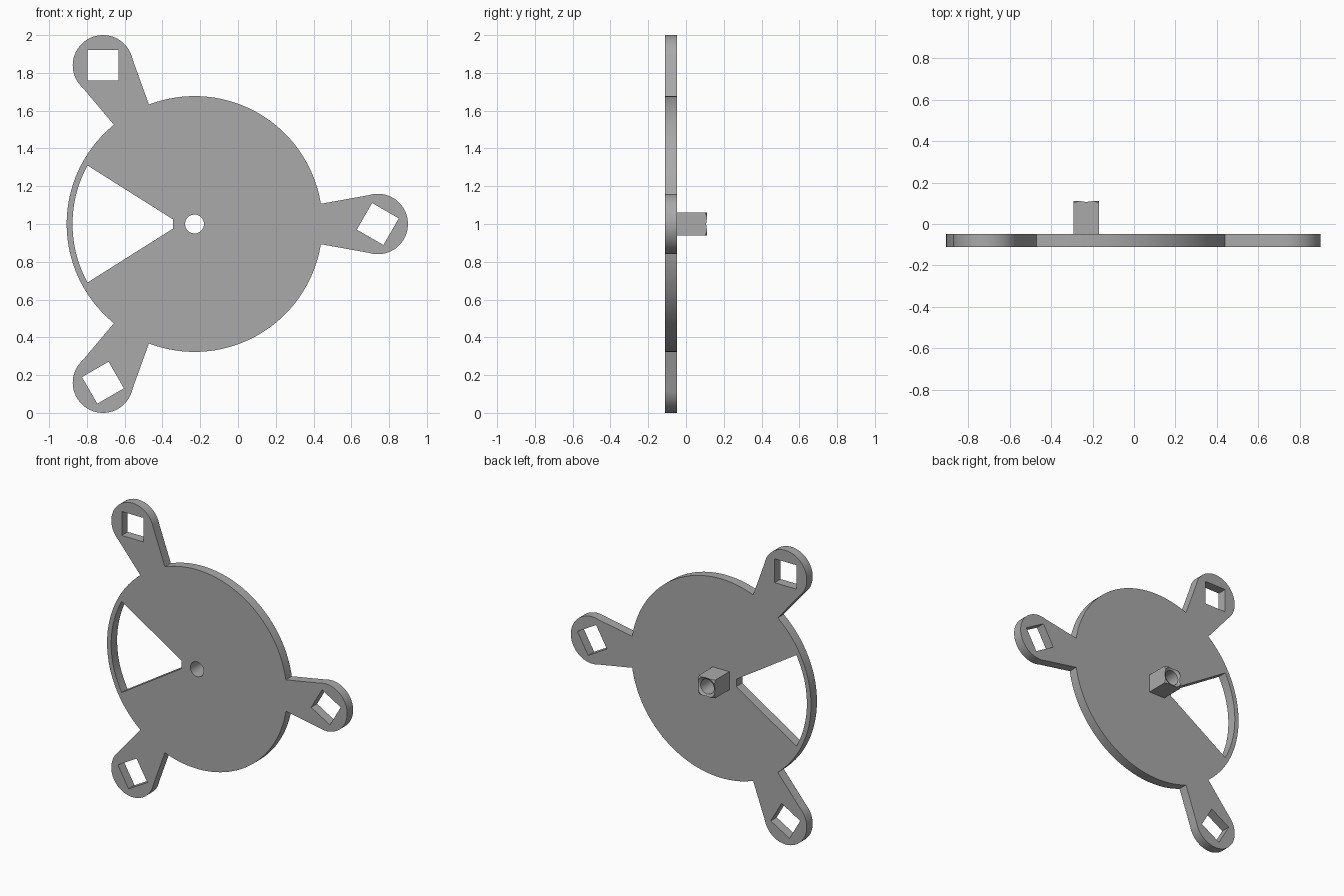
import bpy, bmesh, math
from mathutils import Vector, Matrix

if "Cube" in bpy.data.objects:
    bpy.data.objects.remove(bpy.data.objects["Cube"])

HUB = Vector((-0.23, -0.08, 1.0))   # centre of the plate
DISC_R, RIM_R, BORE_R = 0.677, 0.646, 0.05
TIP_D, TIP_R = 0.97, 0.16           # arm tip distance and radius
HALF_T = 0.032                      # half the plate thickness

grey = bpy.data.materials.new("grey")
grey.use_nodes = True
grey.diffuse_color = (0.4, 0.4, 0.4, 1)
grey.node_tree.nodes["Principled BSDF"].inputs["Base Color"].default_value = (0.4, 0.4, 0.4, 1)


def arc(radius, start, end, steps, centre=(0, 0)):
    """Points along an arc, angles in radians."""
    angles = [start + (end - start) * i / steps for i in range(steps + 1)]
    return [Vector((centre[0] + radius * math.cos(a), centre[1] + radius * math.sin(a)))
            for a in angles]


def turned(points, angle):
    return [Matrix.Rotation(angle, 2) @ p for p in points]


def finish(obj):
    obj.data.materials.append(grey)
    bpy.ops.object.select_all(action='DESELECT')
    obj.select_set(True)
    bpy.context.view_layer.objects.active = obj
    bpy.ops.object.shade_smooth_by_angle(angle=math.radians(30))


# Outline: one third holds an arm tip and the disc edge up to the next arm
root = math.asin(0.107 / DISC_R)
bend = math.radians(108)
third = (arc(TIP_R, -bend, bend, 40, (TIP_D, 0))
         + arc(DISC_R, root, math.tau / 3 - root, 48))
outline, holes = [], []
square = [Vector((TIP_D, 0)) + p for p in arc(0.115, math.radians(15), math.radians(285), 3)]
for k in range(3):
    outline += turned(third, k * math.tau / 3)
    holes.append(turned(square, k * math.tau / 3))

# Centre bore and wedge window
holes.append(arc(BORE_R, 0, math.tau, 48)[:-1])
half = math.asin(0.31 / RIM_R)
holes.append([Vector((-0.115, 0.025))]
             + arc(RIM_R, math.pi - half, math.pi + half, 32)
             + [Vector((-0.115, -0.025))])

# Plate: filled flat curve with holes, extruded and made into a mesh
curve = bpy.data.curves.new("plate", 'CURVE')
curve.dimensions = '2D'
curve.fill_mode = 'BOTH'
curve.extrude = HALF_T
for loop in [outline] + holes:
    spline = curve.splines.new('POLY')
    spline.points.add(len(loop) - 1)
    for point, p in zip(spline.points, loop):
        point.co = (p.x, p.y, 0, 1)
    spline.use_cyclic_u = True
source = bpy.data.objects.new("plate_curve", curve)
bpy.context.collection.objects.link(source)
mesh = bpy.data.meshes.new_from_object(source.evaluated_get(bpy.context.evaluated_depsgraph_get()))
bpy.data.objects.remove(source)
bm = bmesh.new()
bm.from_mesh(mesh)
bmesh.ops.remove_doubles(bm, verts=bm.verts, dist=0.0001)
bmesh.ops.recalc_face_normals(bm, faces=bm.faces)
bm.transform(Matrix.Translation(HUB) @ Matrix.Rotation(math.pi / 2, 4, 'X'))
bm.to_mesh(mesh)
bm.free()
plate = bpy.data.objects.new("plate", mesh)
bpy.context.collection.objects.link(plate)
finish(plate)

# Square hollow peg on the back, its end sloping away from a round ridge
SIDE, RIDGE, BASE_Y, END_Y, N = 0.062, 0.07, -0.05, 0.112, 64
bm = bmesh.new()
columns = []
for i in range(N):
    a = math.tau * i / N
    c, s = math.cos(a), math.sin(a)
    outer = SIDE / max(abs(c), abs(s))
    ridge = min(RIDGE, BORE_R + 0.8 * (outer - BORE_R))
    profile = [(outer, BASE_Y)]
    profile += [(r, END_Y - 0.62 * abs(r - RIDGE)) for r in (outer, ridge, BORE_R)]
    profile.append((BORE_R, BASE_Y))
    columns.append([bm.verts.new((HUB.x + r * c, y, HUB.z + r * s)) for r, y in profile])
for i, col in enumerate(columns):
    nxt = columns[(i + 1) % N]
    for j in range(len(col)):
        m = (j + 1) % len(col)
        bm.faces.new((col[j], col[m], nxt[m], nxt[j]))
bmesh.ops.recalc_face_normals(bm, faces=bm.faces)
mesh = bpy.data.meshes.new("peg")
bm.to_mesh(mesh)
bm.free()
peg = bpy.data.objects.new("peg", mesh)
bpy.context.collection.objects.link(peg)
finish(peg)
